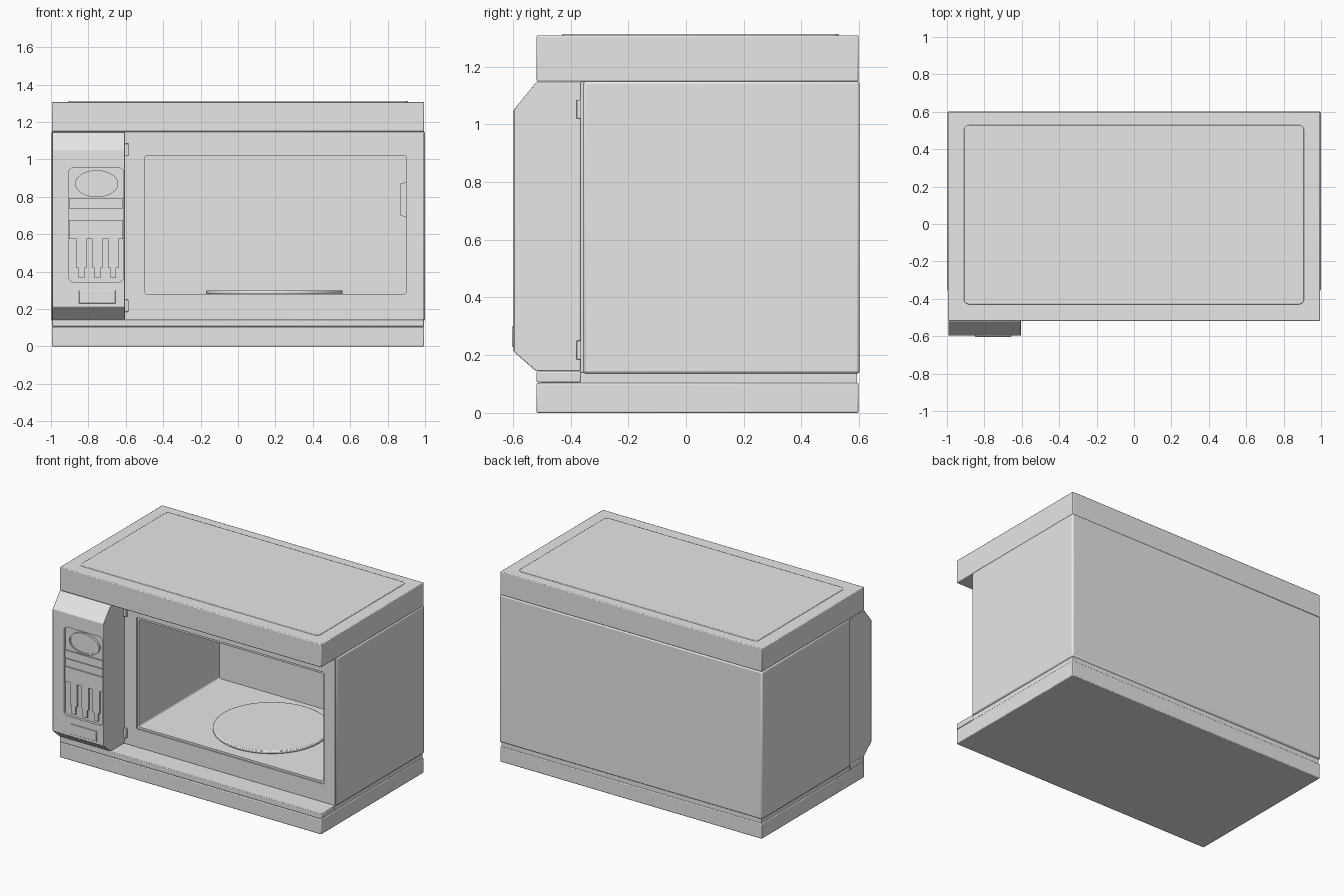
import bpy, bmesh, math
from mathutils import Vector

cube = bpy.data.objects.get("Cube")
if cube:
    bpy.data.objects.remove(cube, do_unlink=True)

grey = bpy.data.materials.new("light_grey")
grey.use_nodes = True
grey.diffuse_color = (0.8, 0.8, 0.8, 1)
grey.node_tree.nodes["Principled BSDF"].inputs["Base Color"].default_value = (0.8, 0.8, 0.8, 1)


def prism(name, points, start, end, axis="y", bevel=0.0):
    """Extrude a flat outline along an axis; outline is (x, z), (y, z) or (x, y)."""
    place = {"x": lambda a, b, t: (t, a, b),
             "y": lambda a, b, t: (a, t, b),
             "z": lambda a, b, t: (a, b, t)}[axis]
    bm = bmesh.new()
    face = bm.faces.new([bm.verts.new(place(a, b, start)) for a, b in points])
    moved = bmesh.ops.extrude_face_region(bm, geom=[face])["geom"]
    verts = [v for v in moved if isinstance(v, bmesh.types.BMVert)]
    bmesh.ops.translate(bm, verts=verts, vec=Vector(place(0, 0, end - start)))
    bmesh.ops.recalc_face_normals(bm, faces=bm.faces)
    mesh = bpy.data.meshes.new(name)
    bm.to_mesh(mesh)
    bm.free()
    mesh.materials.append(grey)
    obj = bpy.data.objects.new(name, mesh)
    bpy.context.collection.objects.link(obj)
    if bevel:
        mod = obj.modifiers.new("soft_edges", "BEVEL")
        mod.width, mod.segments, mod.limit_method = bevel, 2, "ANGLE"
    return obj


def rect(x0, x1, z0, z1):
    return [(x0, z0), (x1, z0), (x1, z1), (x0, z1)]


def rounded(x0, x1, z0, z1, r, steps=5):
    pts = []
    corners = [(x1 - r, z1 - r), (x0 + r, z1 - r), (x0 + r, z0 + r), (x1 - r, z0 + r)]
    for q, (cx, cz) in enumerate(corners):
        for i in range(steps + 1):
            a = math.pi / 2 * (q + i / steps)
            pts.append((cx + r * math.cos(a), cz + r * math.sin(a)))
    return pts


def ellipse(cx, cy, rx, ry, n=48):
    return [(cx + rx * math.cos(2 * math.pi * i / n), cy + ry * math.sin(2 * math.pi * i / n))
            for i in range(n)]


def cut(target, cutter):
    mod = target.modifiers.new("cut", "BOOLEAN")
    mod.operation, mod.solver, mod.object = "DIFFERENCE", "EXACT", cutter
    cutter.hide_render = True
    cutter.hide_set(True)
    cutter.display_type = "WIRE"


# Stacked base, ledge and top slab
prism("base", rect(-0.995, 0.995, -0.518, 0.598), 0, 0.104, "z", 0.005)
prism("front_ledge", rect(-0.995, 0.995, -0.518, -0.365), 0.106, 0.143, "z", 0.004)
prism("base_seam", rect(-0.99, 0.99, -0.5, 0.593), 0.1, 0.14, "z")
prism("top_slab", rect(-0.995, 0.995, -0.518, 0.598), 1.148, 1.308, "z", 0.005)
prism("top_raised_panel", rounded(-0.91, 0.91, -0.43, 0.53, 0.03), 1.3, 1.312, "z", 0.004)

# Oven body and front frame, opened by the cooking cavity
body = prism("body", rect(-1, 1, 0.136, 1.15), -0.357, 0.602, "y", 0.01)
frame = prism("front_frame", rect(-0.995, 0.995, 0.14, 1.148), -0.366, -0.35, "y", 0.002)
cavity = prism("cavity_cutter", rounded(-0.5, 0.9, 0.28, 1.02, 0.015), -0.45, 0.515)
rim = prism("rim_cutter", rounded(-0.515, 0.912, 0.266, 1.034, 0.01), -0.45, -0.359)
cut(body, cavity)
cut(frame, cavity)
cut(frame, rim)

# Cavity fittings
prism("turntable", ellipse(0.195, 0.085, 0.365, 0.365, 64), 0.279, 0.3, "z", 0.006)
prism("wave_cover", [(0.9, 0.69), (0.9, 0.88), (0.87, 0.87), (0.865, 0.86),
                     (0.865, 0.71), (0.87, 0.70)], -0.05, 0.2, "y")
for name, z in (("lower_hinge", 0.185), ("upper_hinge", 1.02)):
    prism(name, rect(-0.607, -0.585, z, z + 0.065), -0.38, -0.36, "y", 0.003)

# Control housing with chamfered top and bottom
housing = prism("control_housing", [(-0.366, 0.145), (-0.52, 0.145), (-0.597, 0.212),
                                    (-0.597, 1.05), (-0.52, 1.145), (-0.366, 1.145)],
                -0.993, -0.605, "x", 0.003)
recess = prism("panel_cutter", rounded(-0.905, -0.612, 0.345, 0.955, 0.025), -0.65, -0.58)
cut(housing, recess)

# Dial ring, display bars and keypad inside the recess
ring = prism("dial_ring", ellipse(-0.756, 0.87, 0.115, 0.072), -0.594, -0.578)
ring_hole = prism("dial_cutter", ellipse(-0.756, 0.87, 0.105, 0.062), -0.65, -0.588)
cut(ring, ring_hole)
prism("upper_bar", rect(-0.903, -0.614, 0.737, 0.79), -0.59, -0.578)
prism("middle_bar", rect(-0.903, -0.614, 0.68, 0.732), -0.587, -0.578)
prism("keypad_bar", rect(-0.903, -0.614, 0.575, 0.677), -0.59, -0.578)
for i, x in enumerate((-0.838, -0.752, -0.667)):
    prism(f"key_{i + 1}", [(x - 0.027, 0.576), (x - 0.027, 0.42), (x - 0.016, 0.42),
                           (x - 0.016, 0.365), (x + 0.016, 0.365), (x + 0.016, 0.42),
                           (x + 0.027, 0.42), (x + 0.027, 0.576)], -0.59, -0.578)
prism("door_button", rect(-0.85, -0.655, 0.23, 0.3), -0.603, -0.59, "y", 0.003)

# Smooth rounded edges while keeping corners crisp
for obj in bpy.context.scene.objects:
    obj.select_set(obj.type == "MESH" and not obj.hide_render)
    if obj.select_get():
        bpy.context.view_layer.objects.active = obj
bpy.ops.object.shade_smooth_by_angle(angle=math.radians(30))
